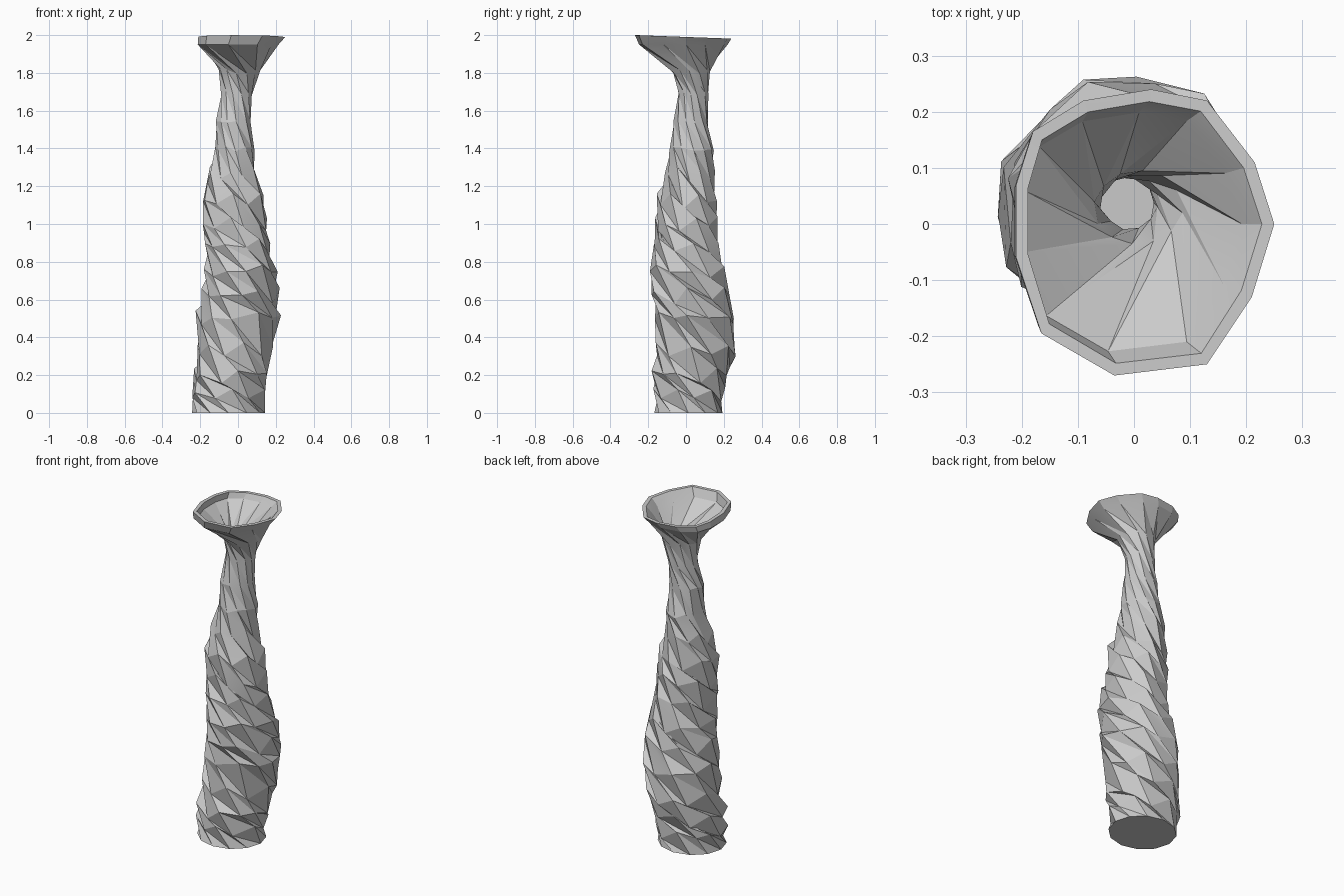
import bpy
import bmesh
import math
import random

random.seed(11)
SIDES = 12
TWIST = 0.42

default_cube = bpy.data.objects.get("Cube")
if default_cube:
    bpy.data.objects.remove(default_cube, do_unlink=True)

# Cross-section limits at each height: z, x min, x max, y min, y max
SECTIONS = [
    (0, -.24, .14, -.165, .19),
    (.1, -.25, .145, -.165, .205),
    (.2, -.235, .155, -.18, .23),
    (.34, -.215, .18, -.16, .265),
    (.5, -.22, .22, -.165, .255),
    (.62, -.18, .21, -.18, .235),
    (.75, -.17, .2, -.19, .205),
    (.88, -.175, .17, -.175, .175),
    (1, -.185, .155, -.155, .165),
    (1.12, -.185, .14, -.15, .155),
    (1.26, -.16, .09, -.105, .145),
    (1.4, -.12, .085, -.085, .145),
    (1.55, -.115, .07, -.065, .115),
    (1.69, -.09, .075, -.04, .12),
    (1.81, -.1, .115, -.065, .125),
]

# Uneven outline of the mouth, seen from above
MOUTH = [
    (.25, 0), (.215, .11), (.13, .22), (.03, .24), (-.09, .22), (-.18, .165),
    (-.21, .07), (-.21, -.06), (-.165, -.195), (-.035, -.27), (.13, -.25),
    (.21, -.13),
]


def add_walls(bm, points, centre, wall):
    """Add a ring of the outer wall and its matching inner ring."""
    outer, inner = [], []
    for x, y, z in points:
        dx, dy = x - centre[0], y - centre[1]
        shrink = 1 - wall / math.hypot(dx, dy)
        outer.append(bm.verts.new((x, y, z)))
        inner.append(bm.verts.new((centre[0] + dx * shrink,
                                   centre[1] + dy * shrink, z)))
    return outer, inner


def make_section(bm, index, section):
    """One irregular ring of the foot, body or neck."""
    z, x0, x1, y0, y1 = section
    cx, cy = (x0 + x1) / 2, (y0 + y1) / 2
    rx, ry = (x1 - x0) / 2, (y1 - y0) / 2
    body = 0 < z < 1.3
    neck = z > 1.3
    points = []
    for side in range(SIDES):
        angle = math.tau * side / SIDES - index * TWIST
        size = 1.015
        height = z
        if body:
            # Alternating ridges and hollows give the crumpled spiral
            ridge = 1 if (side + index) % 2 else -1
            size += 0.03 * ridge + random.uniform(-.025, .03)
            height += 0.02 * ridge + random.uniform(-.025, .025)
            angle += random.uniform(-.1, .1)
        elif neck:
            size += random.uniform(-.03, .03)
            height += random.uniform(-.015, .015)
            angle += random.uniform(-.08, .08)
        points.append((cx + rx * size * math.cos(angle),
                       cy + ry * size * math.sin(angle), height))
    return add_walls(bm, points, (cx, cy), 0.032 if neck else 0.022)


def bridge(bm, lower, upper):
    """Join two rings with long triangles that lean along the spiral."""
    for side in range(SIDES):
        after = (side + 1) % SIDES
        bm.faces.new((lower[side], lower[after], upper[side]))
        bm.faces.new((lower[after], upper[after], upper[side]))


def build_vase():
    bm = bmesh.new()
    rings = [make_section(bm, i, s) for i, s in enumerate(SECTIONS)]

    # Flared lip just under the mouth, then the tilted mouth itself
    lip = [(x * .93 - .018, y * .92, 1.95) for x, y in MOUTH]
    rim = [(x, y, 1.99 - y * .035) for x, y in MOUTH]
    rings.append(add_walls(bm, lip, (0, 0), 0.022))
    rings.append(add_walls(bm, rim, (0, 0), 0.022))

    outer = [ring[0] for ring in rings]
    inner = [ring[1] for ring in rings]

    # Outer wall and inner wall
    for lower, upper in zip(outer, outer[1:]):
        bridge(bm, lower, upper)
    for lower, upper in zip(inner[1:], inner[2:]):
        bridge(bm, lower, upper)

    # Flat rim, underside and inside floor
    for side in range(SIDES):
        after = (side + 1) % SIDES
        bm.faces.new((outer[-1][side], outer[-1][after],
                      inner[-1][after], inner[-1][side]))
    bm.faces.new(list(reversed(outer[0])))
    bm.faces.new(inner[1])
    bmesh.ops.delete(bm, geom=inner[0], context='VERTS')
    bmesh.ops.recalc_face_normals(bm, faces=bm.faces)

    mesh = bpy.data.meshes.new("twisted_vase")
    bm.to_mesh(mesh)
    bm.free()
    vase = bpy.data.objects.new("twisted_vase", mesh)
    bpy.context.collection.objects.link(vase)
    return vase


# Plain grey clay
clay = bpy.data.materials.new("grey_clay")
clay.use_nodes = True
colour = (0.6, 0.6, 0.6, 1)
clay.diffuse_color = colour
clay.node_tree.nodes["Principled BSDF"].inputs["Base Color"].default_value = colour

vase = build_vase()
vase.data.materials.append(clay)

# Crisp facets with only the shallowest folds softened
bpy.ops.object.select_all(action='DESELECT')
vase.select_set(True)
bpy.context.view_layer.objects.active = vase
bpy.ops.object.shade_smooth_by_angle(angle=math.radians(15))
